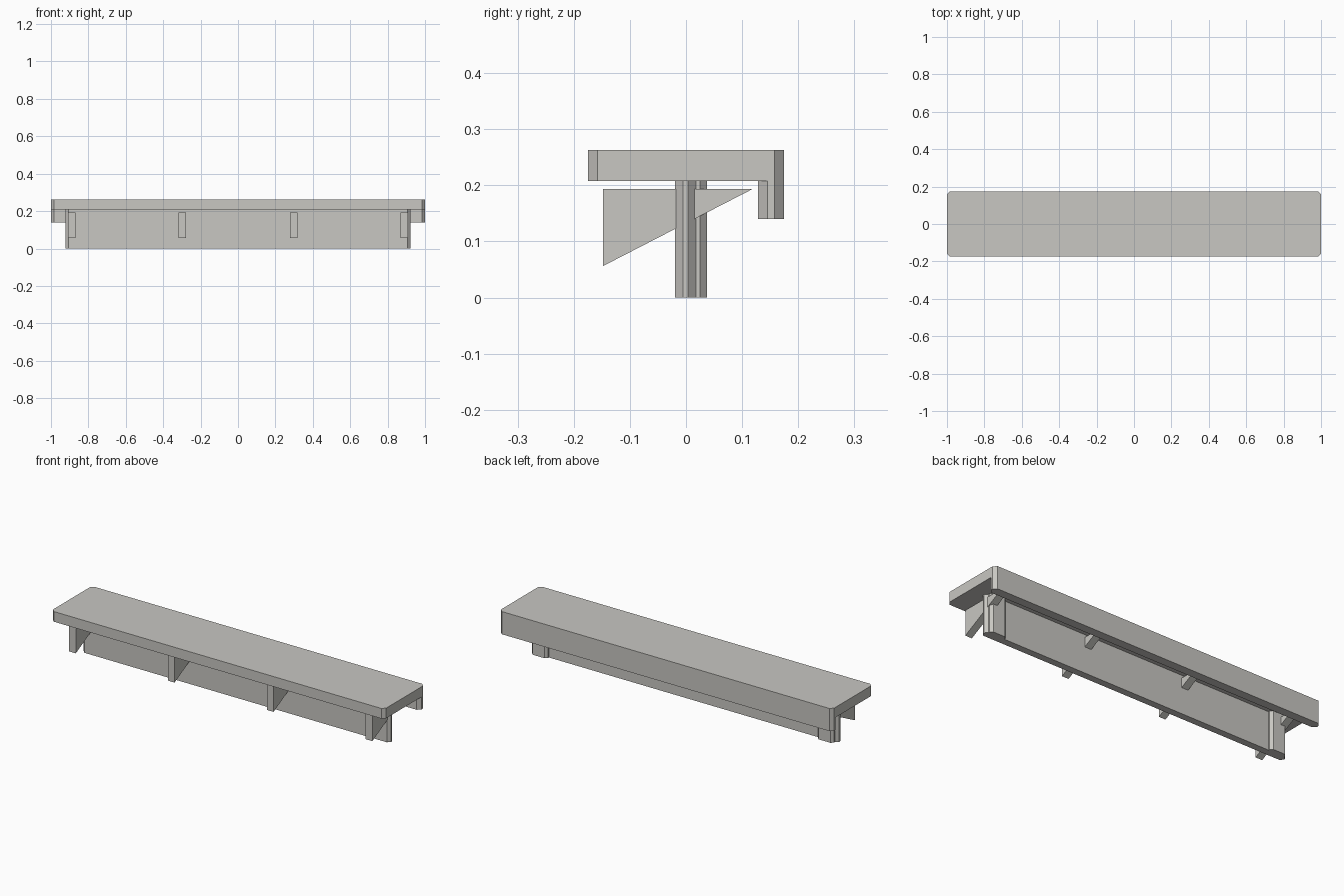
import bpy

if "Cube" in bpy.data.objects:
    bpy.data.objects.remove(bpy.data.objects["Cube"])

stone = bpy.data.materials.new("warm_grey_stone")
stone.diffuse_color = (0.58, 0.57, 0.54, 1)
stone.use_nodes = True
stone.node_tree.nodes["Principled BSDF"].inputs["Base Color"].default_value = stone.diffuse_color


def extrude(name, base, offset):
    """Closed prism from a planar outline moved along an offset."""
    n = len(base)
    verts = base + [tuple(a + b for a, b in zip(p, offset)) for p in base]
    faces = [tuple(reversed(range(n))), tuple(range(n, 2 * n))]
    faces += [(i, (i + 1) % n, n + (i + 1) % n, n + i) for i in range(n)]
    mesh = bpy.data.meshes.new(name)
    mesh.from_pydata(verts, [], faces)
    mesh.materials.append(stone)
    obj = bpy.data.objects.new(name, mesh)
    bpy.context.collection.objects.link(obj)
    return obj


def chamfered_slab(name, x0, x1, y0, y1, z0, z1, c):
    """Upright block with its four vertical corners cut off."""
    pts = [(x0 + c, y0), (x1 - c, y0), (x1, y0 + c), (x1, y1 - c),
           (x1 - c, y1), (x0 + c, y1), (x0, y1 - c), (x0, y0 + c)]
    return extrude(name, [(x, y, z0) for x, y in pts], (0, 0, z1 - z0))


# Top slab and hanging lip along the back
chamfered_slab("top_slab", -1, 1, -0.175, 0.175, 0.208, 0.263, 0.017)
chamfered_slab("back_lip", -1, 1, 0.128, 0.175, 0.14, 0.208, 0.017)

# Supporting wall with a pilaster behind each end
chamfered_slab("wall", -0.922, 0.922, -0.02, 0.018, 0, 0.208, 0.0145)
for side, x in (("left", -0.858), ("right", 0.858)):
    chamfered_slab(side + "_pilaster", x - 0.048, x + 0.048,
                   0.0, 0.0375, 0, 0.208, 0.0125)

# Triangular brackets passing through the wall
for i, x in enumerate((-0.89, -0.297, 0.297, 0.89)):
    outline = [(x - 0.02, -0.148, 0.056), (x - 0.02, 0.118, 0.193),
               (x - 0.02, -0.148, 0.193)]
    extrude(f"bracket_{i + 1}", outline, (0.04, 0, 0))
